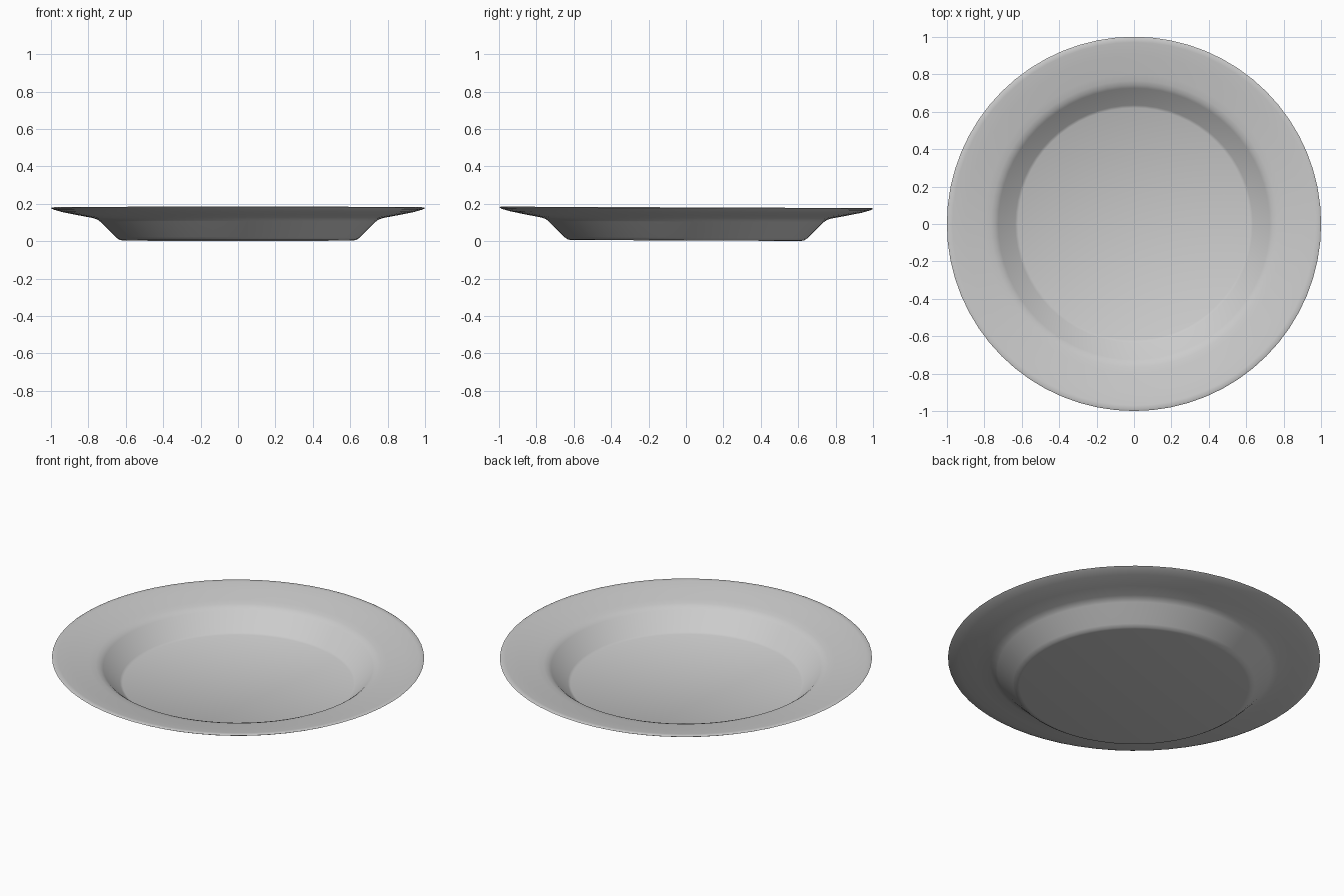
import bpy, bmesh, math

if "Cube" in bpy.data.objects:
    bpy.data.objects.remove(bpy.data.objects["Cube"])

SEGMENTS = 64

# Half cross-section (radius, height): underside, rim lip, then upper face
profile = [
    (0.0, 0.004), (0.615, 0.004), (0.632, 0.007), (0.650, 0.019),
    (0.735, 0.104), (0.752, 0.116), (0.775, 0.124),
    (0.85, 0.138), (0.94, 0.156), (0.985, 0.169),
    (1.0, 0.177), (0.992, 0.181), (0.97, 0.179),
    (0.90, 0.167), (0.80, 0.149), (0.765, 0.142), (0.742, 0.134),
    (0.725, 0.122), (0.635, 0.034), (0.620, 0.026), (0.0, 0.026),
]

# Plate body: spin the section around z
bm = bmesh.new()
verts = [bm.verts.new((r, 0, z)) for r, z in profile]
edges = [bm.edges.new(pair) for pair in zip(verts, verts[1:])]
bmesh.ops.spin(bm, geom=verts + edges, cent=(0, 0, 0), axis=(0, 0, 1),
               angle=math.tau, steps=SEGMENTS, use_duplicate=False)
bmesh.ops.remove_doubles(bm, verts=bm.verts, dist=0.0005)
bmesh.ops.recalc_face_normals(bm, faces=bm.faces)

mesh = bpy.data.meshes.new("plate")
bm.to_mesh(mesh)
bm.free()
plate = bpy.data.objects.new("plate", mesh)
bpy.context.collection.objects.link(plate)

# The plate leans very slightly, front edge higher
plate.rotation_euler.x = -0.004

bpy.context.view_layer.objects.active = plate
plate.select_set(True)
bpy.ops.object.shade_smooth_by_angle(angle=math.radians(35))
